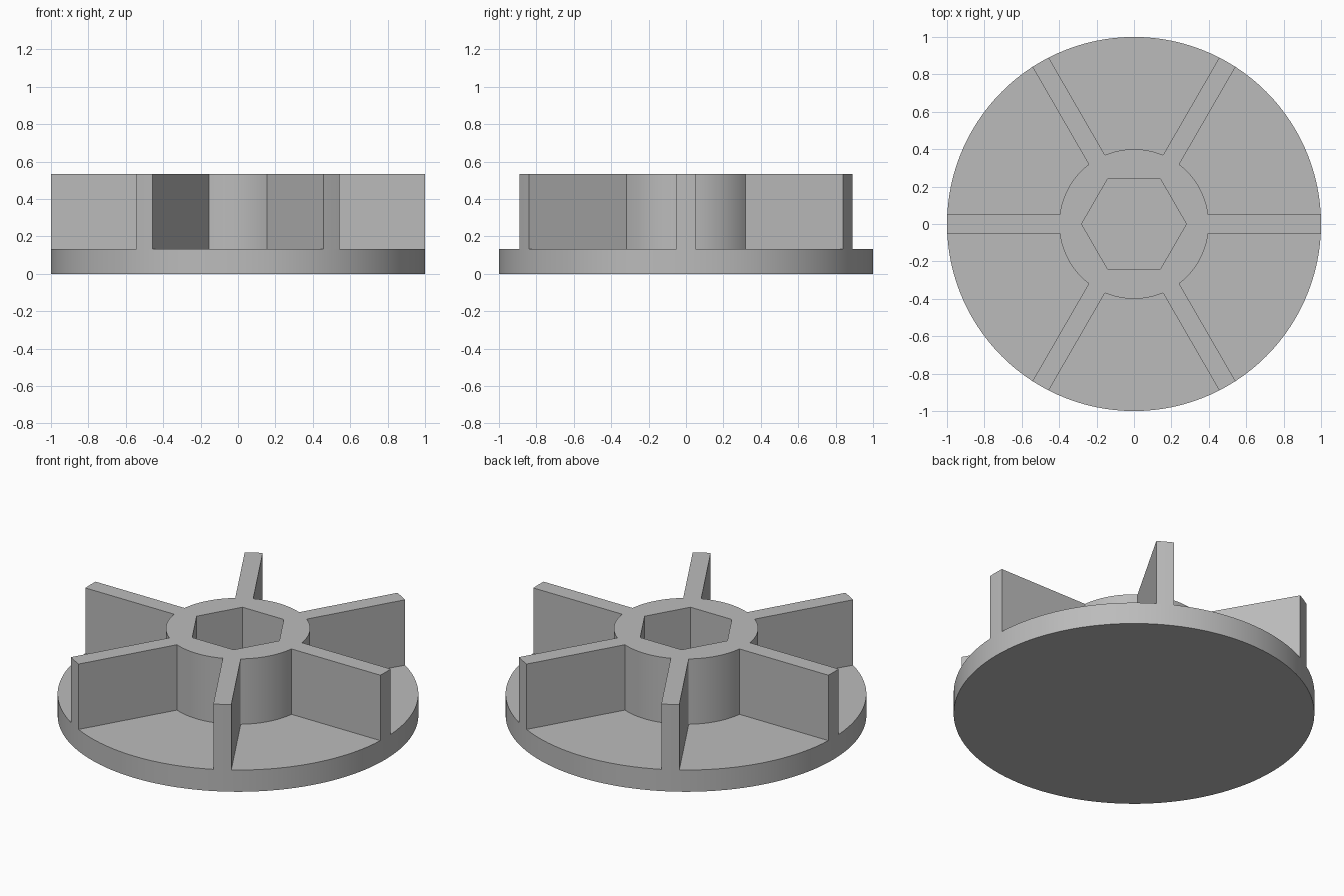
import bpy, bmesh
from math import asin, cos, sin, radians, pi

BASE_TOP, TOP = 0.133, 0.533
RIM, HUB, HALF_RIB = 1.0, 0.4, 0.05
RIBS = 6

old = bpy.data.objects.get("Cube")
if old:
    bpy.data.objects.remove(old, do_unlink=True)

grey = bpy.data.materials.new("plain grey")
grey.use_nodes = True
colour = (0.5, 0.5, 0.5, 1)
grey.diffuse_color = colour
grey.node_tree.nodes["Principled BSDF"].inputs["Base Color"].default_value = colour


def arc(radius, start, end, steps):
    angles = [start + (end - start) * i / steps for i in range(steps + 1)]
    return [(radius * cos(a), radius * sin(a)) for a in angles]


def finish(name, bm):
    bmesh.ops.recalc_face_normals(bm, faces=bm.faces)
    mesh = bpy.data.meshes.new(name)
    bm.to_mesh(mesh)
    bm.free()
    mesh.materials.append(grey)
    obj = bpy.data.objects.new(name, mesh)
    bpy.context.collection.objects.link(obj)
    bpy.ops.object.select_all(action="DESELECT")
    obj.select_set(True)
    bpy.context.view_layer.objects.active = obj
    bpy.ops.object.shade_smooth_by_angle(angle=radians(30))


# Round base plate
bm = bmesh.new()
bmesh.ops.create_cone(bm, cap_ends=True, segments=120, radius1=RIM, radius2=RIM, depth=BASE_TOP)
bmesh.ops.translate(bm, verts=bm.verts, vec=(0, 0, BASE_TOP / 2))
finish("base_plate", bm)

# Hub and radial ribs share one outline, with a hexagonal socket cut through
outline = []
rib_angle, hub_angle = asin(HALF_RIB / RIM), asin(HALF_RIB / HUB)
pitch = 2 * pi / RIBS
for i in range(RIBS):
    a = i * pitch
    outline += arc(RIM, a - rib_angle, a + rib_angle, 2)
    outline += arc(HUB, a + hub_angle, a + pitch - hub_angle, 14)
socket = arc(0.28, 0, 2 * pi, 6)[:-1]

bm = bmesh.new()
edges = []
for loop in (outline, socket):
    verts = [bm.verts.new((x, y, TOP)) for x, y in loop]
    edges += [bm.edges.new((v, verts[i - 1])) for i, v in enumerate(verts)]
bmesh.ops.triangle_fill(bm, edges=edges, use_beauty=True, normal=(0, 0, 1))
# Walls run down to the base, which forms the socket floor
walls = bmesh.ops.extrude_edge_only(bm, edges=edges)["geom"]
low = [v for v in walls if isinstance(v, bmesh.types.BMVert)]
bmesh.ops.translate(bm, verts=low, vec=(0, 0, BASE_TOP - TOP))
finish("ribbed_hub", bm)
